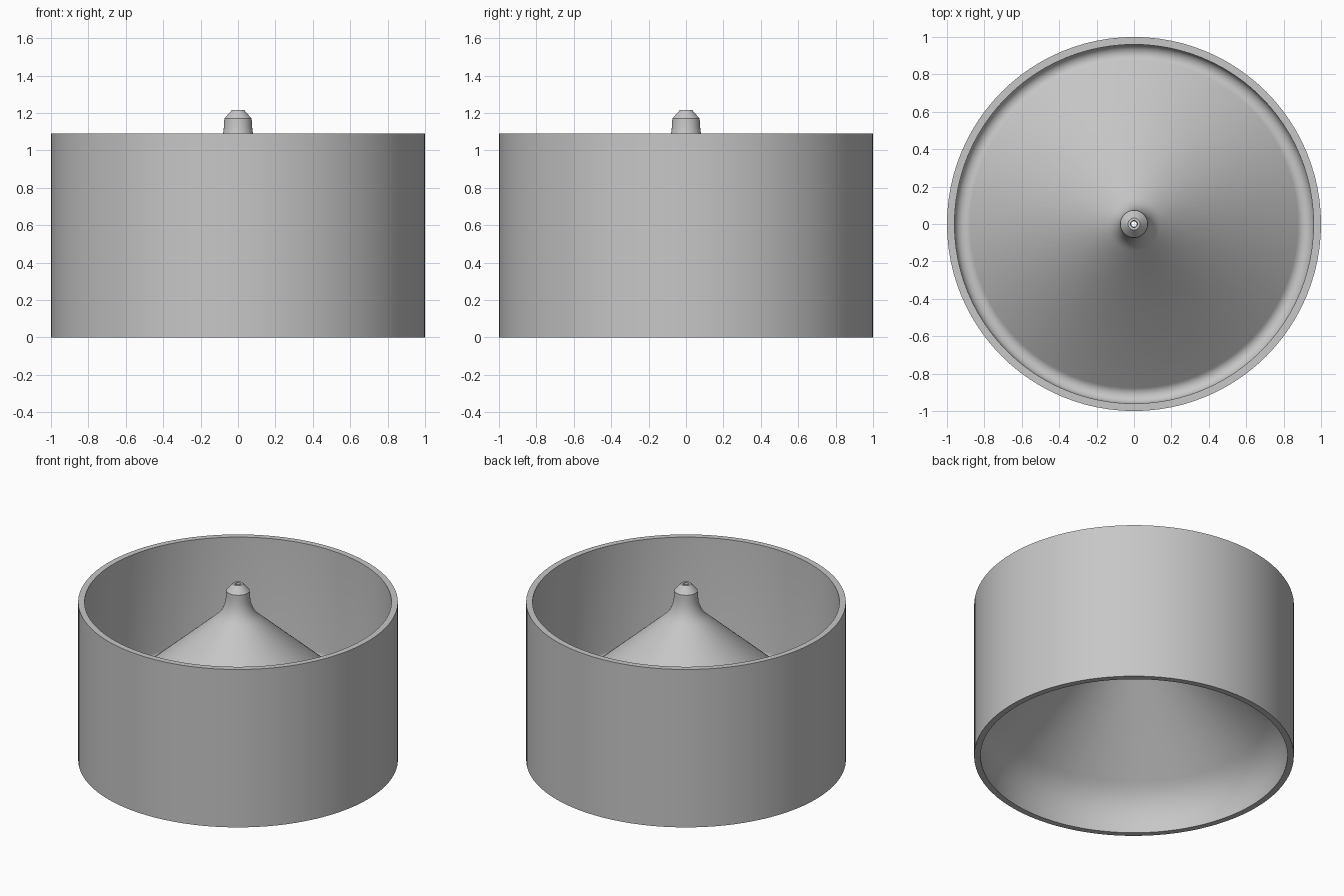
import bpy
import bmesh
from math import cos, sin, radians, tau
from mathutils import Vector

SEGMENTS = 96

cube = bpy.data.objects.get("Cube")
if cube:
    bpy.data.objects.remove(cube, do_unlink=True)


def make_material(name, colour):
    mat = bpy.data.materials.new(name)
    mat.use_nodes = True
    mat.diffuse_color = colour
    mat.node_tree.nodes["Principled BSDF"].inputs["Base Color"].default_value = colour
    return mat


def arc(centre, radius, start, end, steps):
    angles = [radians(start + (end - start) * i / steps) for i in range(steps + 1)]
    return [(centre[0] + radius * cos(a), centre[1] + radius * sin(a)) for a in angles]


def curve(start, control, end, steps):
    a, b, c = Vector(start), Vector(control), Vector(end)
    ts = [i / steps for i in range(steps + 1)]
    return [tuple(a * (1 - t) ** 2 + b * 2 * t * (1 - t) + c * t * t) for t in ts]


def lathe(name, profile, mat):
    """Spin a closed (radius, height) profile around the z axis."""
    bm = bmesh.new()
    verts = [bm.verts.new((r, 0, z)) for r, z in profile]
    edges = [bm.edges.new((verts[i - 1], verts[i])) for i in range(len(verts))]
    bmesh.ops.spin(bm, geom=verts + edges, cent=(0, 0, 0), axis=(0, 0, 1),
                   angle=tau, steps=SEGMENTS, use_merge=True)
    bmesh.ops.remove_doubles(bm, verts=bm.verts, dist=1e-5)
    bmesh.ops.recalc_face_normals(bm, faces=bm.faces)
    mesh = bpy.data.meshes.new(name)
    bm.to_mesh(mesh)
    bm.free()
    obj = bpy.data.objects.new(name, mesh)
    bpy.context.collection.objects.link(obj)
    mesh.materials.append(mat)
    bpy.ops.object.select_all(action="DESELECT")
    obj.select_set(True)
    bpy.context.view_layer.objects.active = obj
    bpy.ops.object.shade_smooth_by_angle(angle=radians(30))
    return obj


grey = make_material("light_grey", (0.57, 0.57, 0.57, 1))

# Outer wall and rim
profile = [(0.96, 0), (1, 0), (1, 1.09), (0.96, 1.09)]
# Rounded gutter where the wall meets the cone
profile += arc((0.91, 0.364), 0.05, 360, 228, 10)
# Cone sweeping up into the neck
profile += curve((0.14, 0.985), (0.08, 1.04), (0.075, 1.13), 6)
# Chamfered tip with a narrow bore
profile += [(0.073, 1.17), (0.032, 1.217), (0.018, 1.217), (0.015, 1.03)]
# Hollow underside blending into the wall
profile += curve((0.84, 0.3), (0.96, 0.193), (0.96, 0.03), 8)

lathe("cone_bowl", profile, grey)
